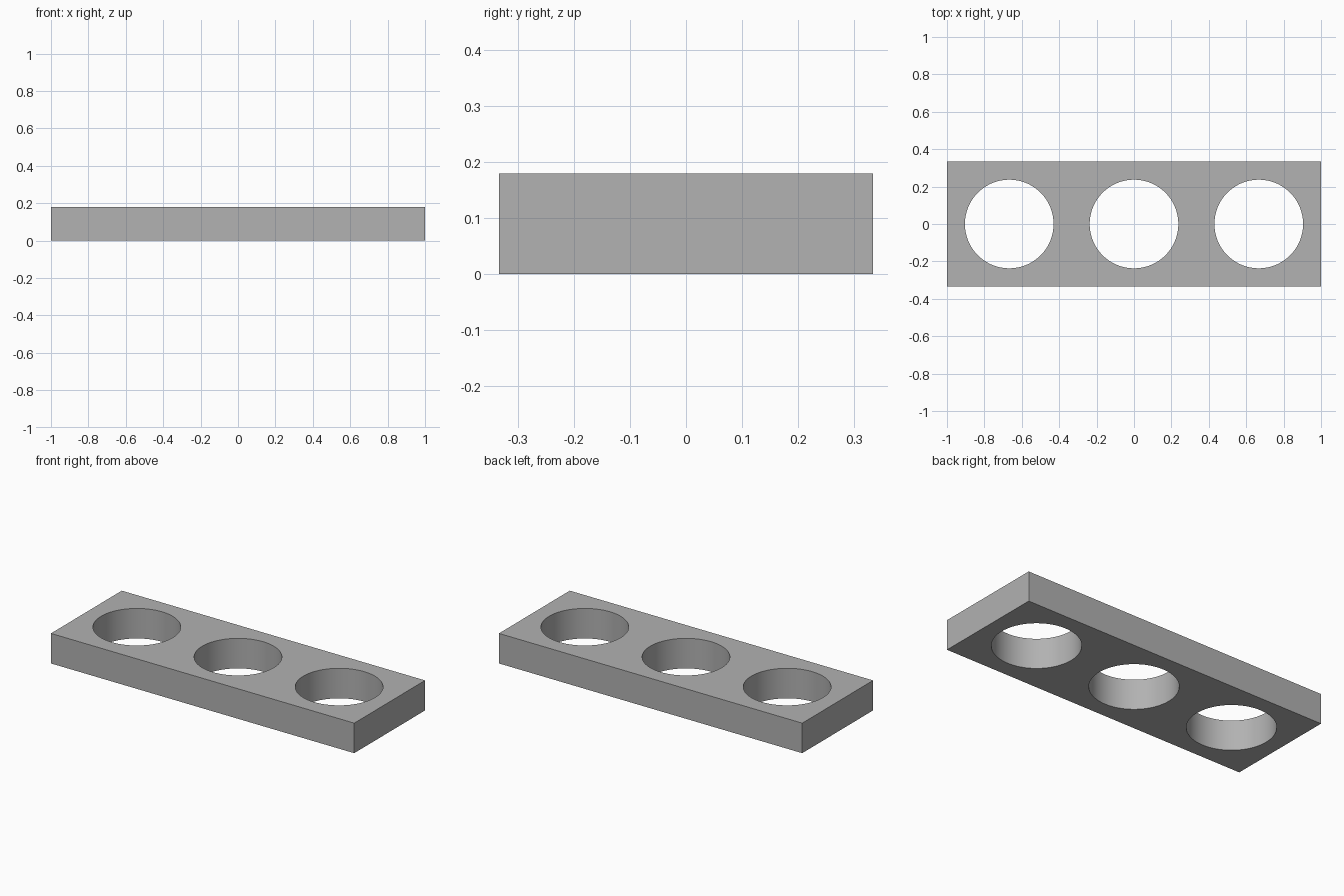
import bpy
import bmesh
from math import radians
from mathutils import Matrix

default_cube = bpy.data.objects.get("Cube")
if default_cube:
    bpy.data.objects.remove(default_cube, do_unlink=True)

LENGTH, DEPTH, HEIGHT = 2.0, 0.667, 0.179
HOLE_RADIUS, HOLE_SPACING = 0.237, 0.667

# Plain grey material
grey = bpy.data.materials.new("grey")
grey.use_nodes = True
colour = (0.445, 0.445, 0.445, 1)
grey.diffuse_color = colour
grey.node_tree.nodes["Principled BSDF"].inputs["Base Color"].default_value = colour

# Flat outline: a rectangle with three round holes
bm = bmesh.new()
corners = [bm.verts.new((sx * LENGTH / 2, sy * DEPTH / 2, 0))
           for sx, sy in ((-1, -1), (1, -1), (1, 1), (-1, 1))]
for i, corner in enumerate(corners):
    bm.edges.new((corners[i - 1], corner))
for i in (-1, 0, 1):
    bmesh.ops.create_circle(bm, segments=96, radius=HOLE_RADIUS,
                            matrix=Matrix.Translation((i * HOLE_SPACING, 0, 0)))
bmesh.ops.triangle_fill(bm, edges=bm.edges[:], use_beauty=True, normal=(0, 0, 1))

# Raise the outline into a solid plate
raised = bmesh.ops.extrude_face_region(bm, geom=bm.faces[:], use_keep_orig=True)
top_verts = [g for g in raised["geom"] if isinstance(g, bmesh.types.BMVert)]
bmesh.ops.translate(bm, verts=top_verts, vec=(0, 0, HEIGHT))
bmesh.ops.recalc_face_normals(bm, faces=bm.faces[:])
bmesh.ops.dissolve_limit(bm, angle_limit=radians(0.5), verts=[], edges=bm.edges[:])

mesh = bpy.data.meshes.new("plate_with_holes")
bm.to_mesh(mesh)
bm.free()
mesh.materials.append(grey)
plate = bpy.data.objects.new("plate_with_holes", mesh)
bpy.context.collection.objects.link(plate)

# Smooth hole walls, crisp rims
bpy.ops.object.select_all(action="DESELECT")
plate.select_set(True)
bpy.context.view_layer.objects.active = plate
bpy.ops.object.shade_smooth_by_angle(angle=radians(30))
